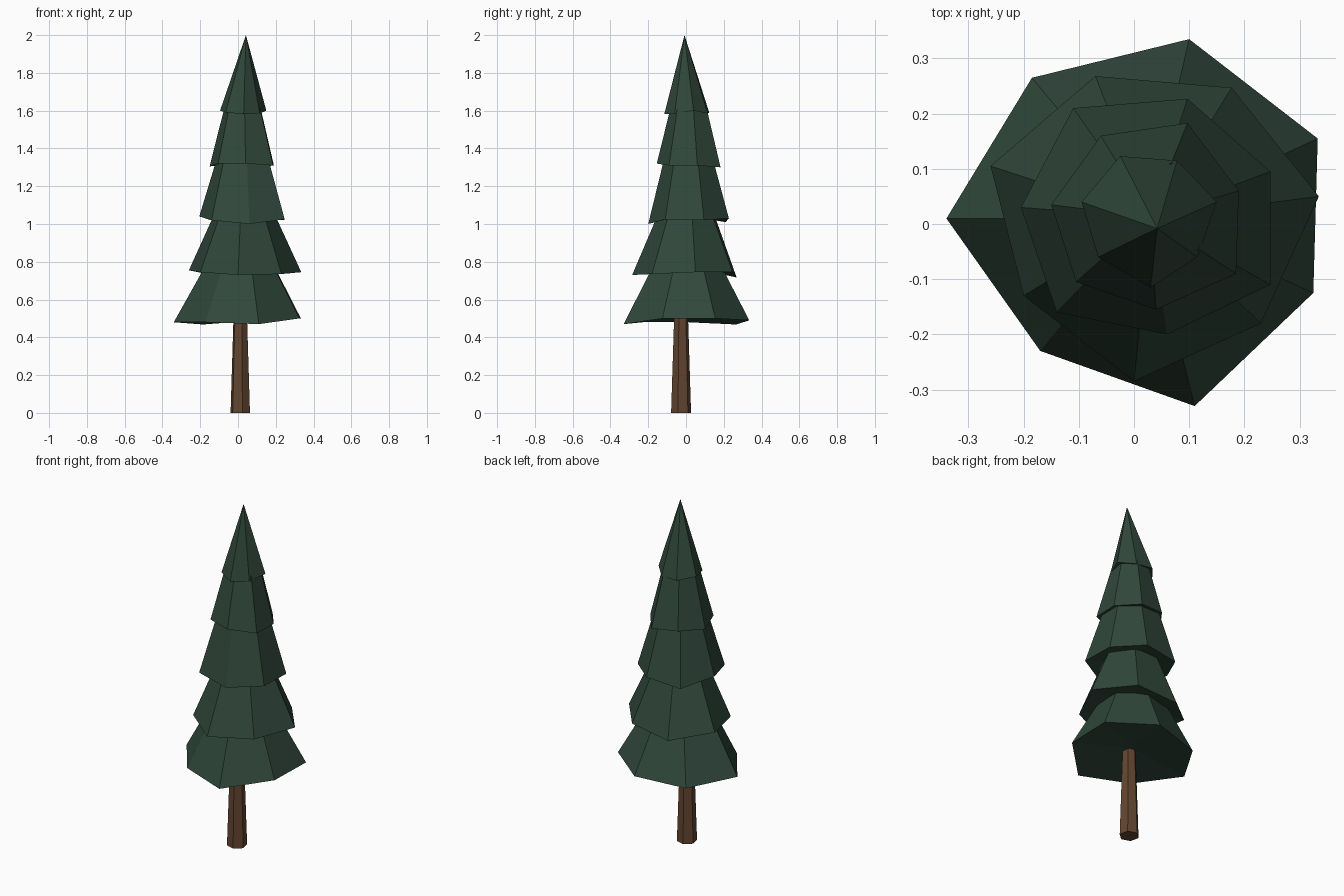
import bpy, bmesh, math
from mathutils import Vector

if "Cube" in bpy.data.objects:
    bpy.data.objects.remove(bpy.data.objects["Cube"])


def material(name, rgb):
    m = bpy.data.materials.new(name)
    m.diffuse_color = (*rgb, 1)
    m.use_nodes = True
    m.node_tree.nodes["Principled BSDF"].inputs["Base Color"].default_value = m.diffuse_color
    return m


def finish(bm, name, mat):
    bmesh.ops.recalc_face_normals(bm, faces=bm.faces)
    me = bpy.data.meshes.new(name)
    bm.to_mesh(me)
    bm.free()
    me.materials.append(mat)
    ob = bpy.data.objects.new(name, me)
    bpy.context.collection.objects.link(ob)


def loft(bm, low, high):
    n = len(low)
    for i in range(n):
        j = (i + 1) % n
        bm.faces.new((low[i], low[j], high[j], high[i]))


def fan(bm, ring, point):
    tip = bm.verts.new(point)
    for i in range(len(ring)):
        bm.faces.new((ring[i], ring[(i + 1) % len(ring)], tip))


needles = material("dark green needles", (0.030, 0.064, 0.044))
bark = material("brown bark", (0.125, 0.060, 0.030))

# Trunk: slightly tapered six-sided post
bm = bmesh.new()
rings = []
for z, r in ((0, 0.054), (0.56, 0.036)):
    rings.append([bm.verts.new((0.012 + r * math.cos(math.radians(a)),
                                -0.026 + r * math.sin(math.radians(a)), z))
                  for a in range(-18, 342, 60)])
loft(bm, *rings)
bm.faces.new(rings[0])
bm.faces.new(rings[1])
finish(bm, "trunk", bark)

# Foliage tiers: uneven seven-sided skirt rims, then top height and top scale
tiers = [
    ([(-.34, .01, .48), (-.185, .265, .468), (.10, .335, .49), (.333, .155, .5),
      (.325, -.125, .5), (.11, -.33, .47), (-.17, -.23, .48)], .76, .57),
    ([(-.26, .105, .755), (-.07, .268, .717), (.177, .247, .745), (.335, .05, .745),
      (.23, -.18, .735), (0, -.285, .73), (-.2, -.13, .745)], 1.05, .54),
    ([(-.205, .03, 1.04), (-.11, .21, 1.01), (.097, .227, 1.03), (.247, .095, 1.02),
      (.247, -.11, 1.025), (.06, -.2, 1.0), (-.14, -.16, 1.02)], 1.34, .61),
    ([(-.15, .035, 1.305), (-.06, .16, 1.315), (.097, .183, 1.3), (.19, .06, 1.31),
      (.185, -.09, 1.31), (.04, -.155, 1.32), (-.105, -.105, 1.32)], 1.61, .57),
    ([(-.095, .04, 1.6), (-.025, .123, 1.59), (.078, .115, 1.585), (.15, .04, 1.6),
      (.115, -.06, 1.585), (.03, -.115, 1.582), (-.065, -.06, 1.59)], 2.0, 0),
]
for k, (rim, top, scale) in enumerate(tiers):
    bm = bmesh.new()
    c = sum((Vector(p) for p in rim), Vector()) / len(rim)
    low = [bm.verts.new(p) for p in rim]
    if scale:
        high = [bm.verts.new((c.x + (x - c.x) * scale, c.y + (y - c.y) * scale, top))
                for x, y, z in rim]
        loft(bm, low, high)
        bm.faces.new(high)
    else:
        fan(bm, low, (0.042, -0.008, top))
    # slightly hollow underside
    fan(bm, low, (c.x, c.y, c.z + 0.035))
    finish(bm, f"foliage_tier_{k + 1}", needles)
